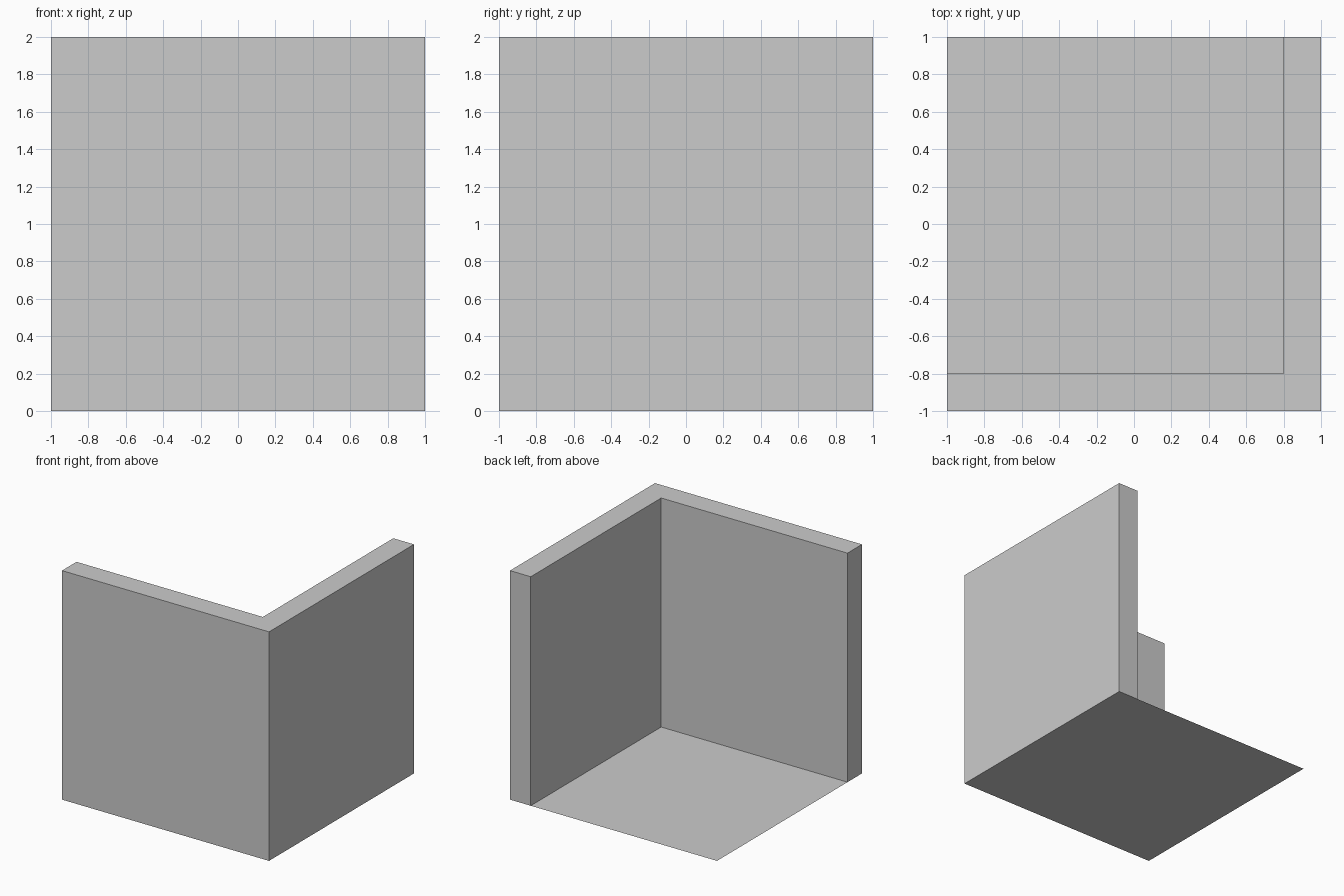
import bpy, bmesh

if "Cube" in bpy.data.objects:
    bpy.data.objects.remove(bpy.data.objects["Cube"])

SIZE, HEIGHT, WALL = 2.0, 2.0, 0.2
H = SIZE / 2
INNER = H - WALL


def add_object(name, bm):
    mesh = bpy.data.meshes.new(name)
    bm.to_mesh(mesh)
    bm.free()
    obj = bpy.data.objects.new(name, mesh)
    bpy.context.collection.objects.link(obj)
    return obj


# Corner walls: L-shaped top face with its edges dropped to the floor
# (left open underneath, where the floor sheet closes it)
bm = bmesh.new()
outline = [(-H, -H), (H, -H), (H, H), (INNER, H), (INNER, -INNER), (-H, -INNER)]
bm.faces.new([bm.verts.new((x, y, HEIGHT)) for x, y in outline])
ret = bmesh.ops.extrude_edge_only(bm, edges=bm.edges[:])
lower = [g for g in ret["geom"] if isinstance(g, bmesh.types.BMVert)]
bmesh.ops.translate(bm, verts=lower, vec=(0, 0, -HEIGHT))
add_object("corner_walls", bm)

# Floor: a sheet without thickness under the whole room
bm = bmesh.new()
bmesh.ops.create_grid(bm, x_segments=1, y_segments=1, size=H)
add_object("floor", bm)
